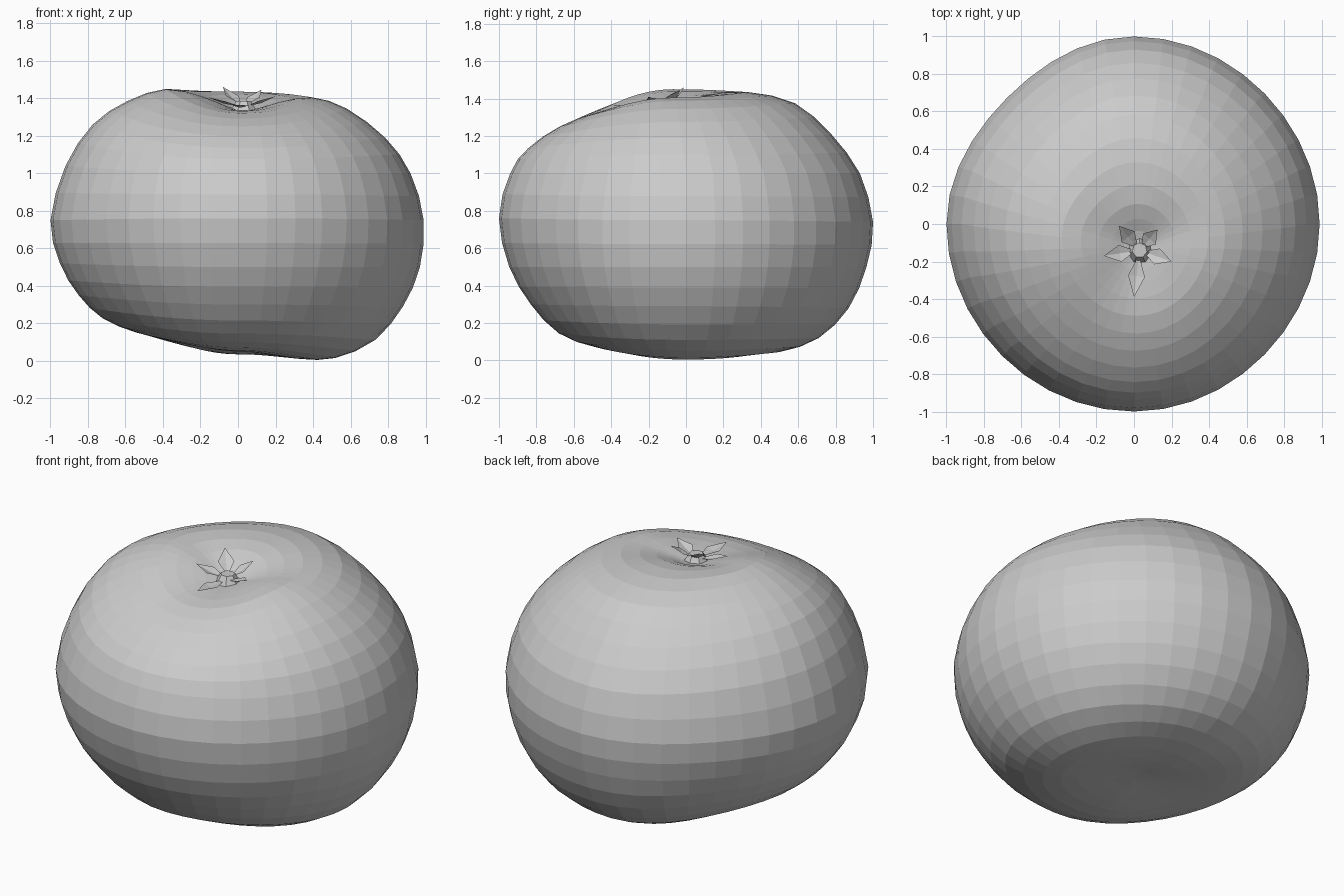
import bpy, bmesh, math
from mathutils import Vector

if "Cube" in bpy.data.objects:
    bpy.data.objects.remove(bpy.data.objects["Cube"])

# Rows from the stem dimple down to the base: (radius, height) to right, back, left, front
ROWS = [
    [(0, 1.335)] * 4,
    [(.08, 1.345), (.08, 1.36), (.08, 1.355), (.08, 1.335)],
    [(.20, 1.38), (.20, 1.42), (.21, 1.41), (.22, 1.335)],
    [(.38, 1.405), (.40, 1.435), (.40, 1.45), (.42, 1.32)],
    [(.57, 1.345), (.63, 1.375), (.60, 1.385), (.63, 1.25)],
    [(.78, 1.19), (.80, 1.21), (.78, 1.26), (.82, 1.135)],
    [(.92, 1.0), (.93, 1.0), (.92, 1.04), (.94, 1.0)],
    [(.99, .75), (1.0, .74), (1.0, .75), (1.0, .76)],
    [(.97, .5), (.965, .5), (.95, .52), (.945, .5)],
    [(.88, .29), (.87, .28), (.85, .35), (.83, .30)],
    [(.73, .11), (.71, .12), (.72, .225), (.68, .145)],
    [(.52, .015), (.50, .045), (.54, .15), (.48, .07)],
    [(.33, .01), (.26, .035), (.34, .105), (.26, .05)],
    [(.12, .04), (.10, .05), (.12, .07), (.10, .055)],
    [(0, .055)] * 4,
]
SQUEEZE = [.01, .045, .005, .01]   # flattening per quadrant
STEM = Vector((.03, -.14, 1.335))
SEGS, SUB = 40, 2


def make_object(name, bm):
    bmesh.ops.recalc_face_normals(bm, faces=bm.faces)
    mesh = bpy.data.meshes.new(name)
    bm.to_mesh(mesh)
    bm.free()
    obj = bpy.data.objects.new(name, mesh)
    bpy.context.collection.objects.link(obj)
    return obj


def catmull(p0, p1, p2, p3, t):
    return .5 * (2 * p1 + (p2 - p0) * t + (2 * p0 - 5 * p1 + 4 * p2 - p3) * t * t
                 + (3 * p1 - p0 - 3 * p2 + p3) * t ** 3)


def surface(s, a):
    """Point on the fruit at row position s and azimuth a."""
    i = min(int(s), len(ROWS) - 2)
    idx = [min(max(i + k, 0), len(ROWS) - 1) for k in (-1, 0, 1, 2)]
    r = z = 0
    for k in range(4):
        w = max(0, math.cos(a - k * math.pi / 2)) ** 2
        r += w * catmull(*[ROWS[j][k][0] for j in idx], s - i)
        z += w * catmull(*[ROWS[j][k][1] for j in idx], s - i)
    q = int(a / (math.pi / 2)) % 4
    r *= 1 - SQUEEZE[q] * math.sin(2 * a) ** 2
    f = max(0, 1 - s / 6)
    return Vector((STEM.x * f + r * math.cos(a), STEM.y * f + r * math.sin(a), max(z, 0)))


# Fruit body
bm = bmesh.new()
last = (len(ROWS) - 1) * SUB
top = bm.verts.new(surface(0, 0))
bottom = bm.verts.new(surface(len(ROWS) - 1, 0))
rings = [[bm.verts.new(surface(n / SUB, 2 * math.pi * j / SEGS)) for j in range(SEGS)]
         for n in range(1, last)]
for j in range(SEGS):
    k = (j + 1) % SEGS
    bm.faces.new((top, rings[0][j], rings[0][k]))
    bm.faces.new((bottom, rings[-1][k], rings[-1][j]))
    for a, b in zip(rings, rings[1:]):
        bm.faces.new((a[j], b[j], b[k], a[k]))
make_object("fruit_body", bm)

# Pointed calyx leaves, each a folded kite running from the stem to its tip
TIPS = [(-.08, -.01, 1.46), (.125, -.03, 1.445), (.20, -.20, 1.41),
        (0, -.39, 1.365), (-.16, -.17, 1.405)]
bm = bmesh.new()
for tip in TIPS:
    tip = Vector(tip)
    d = tip - STEM
    side = Vector((-d.y, d.x, 0)).normalized() * .045
    base = STEM + Vector((0, 0, .015)) + d * .1
    mid = STEM + d * .55 + Vector((0, 0, .01))
    v = [bm.verts.new(p) for p in (base, mid + side, tip, mid - side,
                                   mid - Vector((0, 0, .012)))]
    for tri in ((0, 4, 1), (1, 4, 2), (2, 4, 3), (3, 4, 0)):
        bm.faces.new([v[n] for n in tri])
make_object("calyx_leaves", bm)

# Short stem stub
bpy.ops.mesh.primitive_cone_add(vertices=7, radius1=.075, radius2=.04, depth=.055,
                                location=STEM + Vector((0, 0, .022)))
bpy.context.object.name = "stem_stub"
